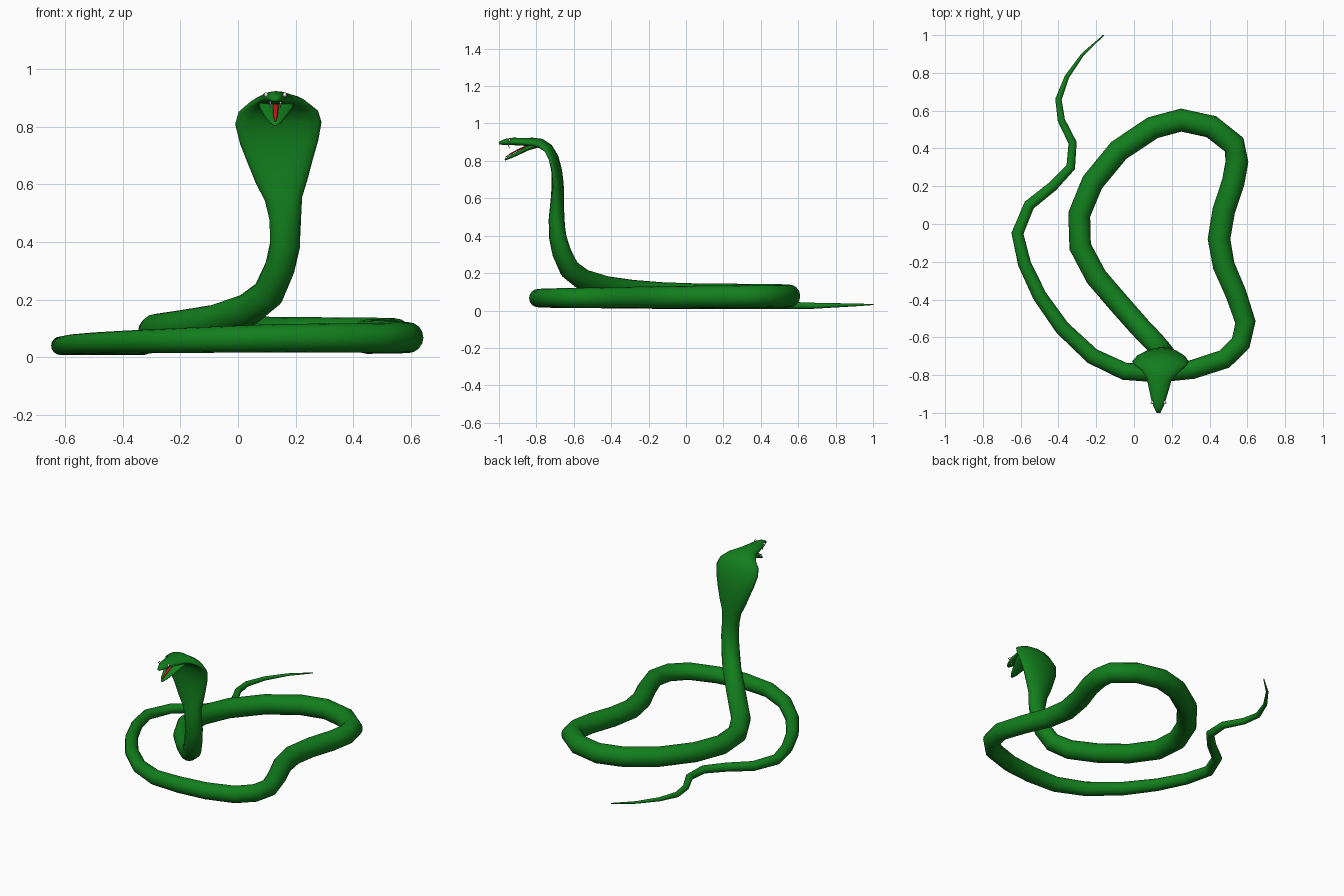
import bpy, bmesh, math
from mathutils import Vector

if "Cube" in bpy.data.objects:
    bpy.data.objects.remove(bpy.data.objects["Cube"])

SIDES = 16


def material(name, rgb):
    m = bpy.data.materials.new(name)
    m.diffuse_color = (*rgb, 1)
    m.use_nodes = True
    m.node_tree.nodes["Principled BSDF"].inputs["Base Color"].default_value = m.diffuse_color
    return m


GREEN = material("green_scales", (0.006, 0.21, 0.012))
RED = material("red", (0.6, 0.01, 0.01))
WHITE = material("white", (0.8, 0.8, 0.75))
BLACK = material("black", (0.01, 0.01, 0.01))


def finish(bm, name, mat):
    bmesh.ops.recalc_face_normals(bm, faces=bm.faces)
    me = bpy.data.meshes.new(name)
    bm.to_mesh(me)
    bm.free()
    ob = bpy.data.objects.new(name, me)
    bpy.context.collection.objects.link(ob)
    me.materials.append(mat)
    me.shade_smooth()
    return ob


def loft(name, rings, mat, straight_from=0, cup=0.0, sides=SIDES):
    """Skin elliptical rings (x, y, z, half width, half thickness)."""
    bm = bmesh.new()
    pts = [Vector(r[:3]) for r in rings]
    loops = []
    for i, (p, r) in enumerate(zip(pts, rings)):
        t = (pts[min(i + 1, len(pts) - 1)] - pts[max(i - 1, 0)]).normalized()
        f = min(max((i - straight_from + 4) / 4, 0), 1)
        flat = t.cross(Vector((0, 0, 1)))
        flat = flat.normalized() if flat.length > 0.05 else Vector((-1, 0, 0))
        side = flat.lerp(Vector((-1, 0, 0)), f)
        side = (side - t * side.dot(t)).normalized()
        up = side.cross(t)
        bend = max(r[3] - r[4], 0) * cup
        loop = []
        for k in range(sides):
            a = math.tau * k / sides
            c, s = math.cos(a), math.sin(a)
            loop.append(bm.verts.new(p + side * r[3] * c + up * (r[4] * s - bend * c * c)))
        loops.append(loop)
    for a, b in zip(loops, loops[1:]):
        for k in range(sides):
            j = (k + 1) % sides
            bm.faces.new((a[k], a[j], b[j], b[k]))
    bm.faces.new(loops[0])
    bm.faces.new(loops[-1])
    return finish(bm, name, mat)


def interp(keys, i):
    for (a, va), (b, vb) in zip(keys, keys[1:]):
        if i <= b:
            return va + (vb - va) * (i - a) / (b - a)
    return keys[-1][1]


# Coils on the ground, from tail tip to the foot of the raised neck
path = [(-.16, 1), (-.27, .90), (-.355, .78), (-.40, .66), (-.385, .55), (-.325, .43),
        (-.335, .30), (-.43, .20), (-.555, .10), (-.617, -.05), (-.58, -.21), (-.50, -.38),
        (-.38, -.55), (-.22, -.70), (-.05, -.78), (.13, -.79), (.31, -.77), (.48, -.715),
        (.565, -.63), (.59, -.52), (.54, -.37), (.475, -.22), (.45, -.08), (.475, .07),
        (.525, .22), (.545, .33), (.53, .42), (.41, .515), (.25, .55), (.10, .51),
        (-.08, .39), (-.22, .22), (-.29, .05), (-.285, -.12), (-.20, -.28), (-.08, -.42),
        (.035, -.55)]
radius = [(0, .003), (3, .017), (5, .022), (9, .032), (12, .04), (15, .049),
          (19, .054), (22, .06), (28, .061), (36, .057)]
height = [(0, .032), (3, .025), (9, .04), (15, .066), (19, .068), (28, .078),
          (32, .086), (33, .092), (34, .105), (35, .125), (36, .165)]
coil = [(x, y, interp(height, i), interp(radius, i), interp(radius, i))
        for i, (x, y) in enumerate(path)]

# Raised neck, flared hood and upper head
neck = [(.105, -.622, .22, .056, .055), (.145, -.665, .31, .054, .051),
        (.163, -.685, .39, .054, .046), (.164, -.692, .48, .055, .043),
        (.158, -.690, .55, .065, .038), (.152, -.687, .61, .09, .035),
        (.147, -.686, .68, .113, .032), (.143, -.691, .75, .136, .028),
        (.14, -.707, .82, .15, .025), (.14, -.735, .868, .138, .024),
        (.138, -.775, .893, .10, .026), (.134, -.82, .90, .066, .024),
        (.132, -.87, .902, .054, .021), (.13, -.925, .904, .04, .02),
        (.13, -.97, .901, .025, .016), (.13, -1.0, .894, .01, .007)]
loft("body_and_hood", coil + neck, GREEN, straight_from=len(coil) + 4, cup=.18)

# Open lower jaw and tongue
loft("lower_jaw", [(.134, -.80, .885, .066, .016), (.133, -.85, .866, .058, .012),
                   (.131, -.90, .84, .04, .010), (.13, -.945, .818, .023, .008),
                   (.13, -.968, .806, .007, .004)], GREEN, sides=12)
loft("tongue", [(.131, -.83, .885, .010, .004), (.131, -.88, .868, .010, .004),
                (.13, -.93, .842, .008, .004), (.13, -.965, .82, .003, .002)], RED, sides=8)


def ball(name, loc, r, mat):
    bm = bmesh.new()
    bmesh.ops.create_uvsphere(bm, u_segments=12, v_segments=8, radius=r)
    bmesh.ops.translate(bm, verts=bm.verts, vec=loc)
    finish(bm, name, mat)


# Eyes and fangs, mirrored about the head centre line
for s, label in ((-1, "left"), (1, "right")):
    ball(label + "_eye", (.13 + s * .033, -.945, .911), .008, WHITE)
    ball(label + "_pupil", (.13 + s * .039, -.948, .912), .0035, BLACK)
    loft(label + "_fang", [(.13 + s * .018, -.95, .89, .004, .004),
                           (.13 + s * .018, -.945, .866, .0008, .0008)], WHITE, sides=8)
